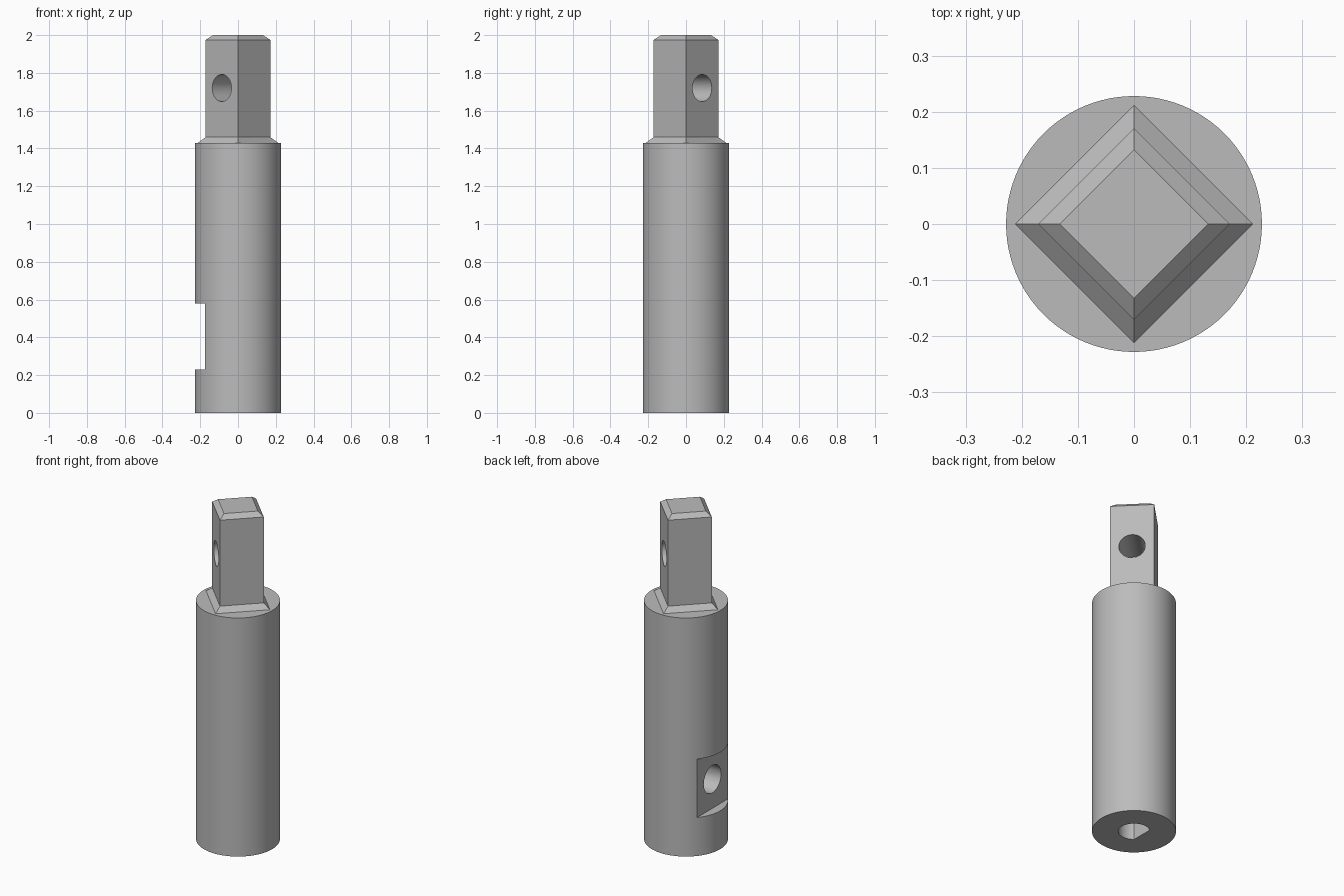
import bpy, bmesh
from math import pi, radians, cos, sin
from mathutils import Matrix

default = bpy.data.objects.get("Cube")
if default:
    bpy.data.objects.remove(default, do_unlink=True)

steel = bpy.data.materials.new("grey_steel")
steel.use_nodes = True
colour = (0.5, 0.5, 0.5, 1)
steel.diffuse_color = colour
steel.node_tree.nodes["Principled BSDF"].inputs["Base Color"].default_value = colour


def make_object(name, bm):
    bmesh.ops.recalc_face_normals(bm, faces=bm.faces)
    mesh = bpy.data.meshes.new(name)
    bm.to_mesh(mesh)
    bm.free()
    mesh.materials.append(steel)
    obj = bpy.data.objects.new(name, mesh)
    bpy.context.collection.objects.link(obj)
    return obj


def loft(name, profile, sides):
    """Stack regular polygons given as (radius, height) and cap both ends."""
    bm = bmesh.new()
    rings = []
    for r, z in profile:
        angles = [2 * pi * i / sides for i in range(sides)]
        rings.append([bm.verts.new((r * cos(a), r * sin(a), z)) for a in angles])
    for low, high in zip(rings, rings[1:]):
        for i in range(sides):
            j = (i + 1) % sides
            bm.faces.new((low[i], low[j], high[j], high[i]))
    bm.faces.new(rings[0][::-1])
    bm.faces.new(rings[-1])
    return make_object(name, bm)


def box(name, size, centre):
    bm = bmesh.new()
    bmesh.ops.create_cube(bm, size=1, matrix=Matrix.Translation(centre) @ Matrix.Diagonal((*size, 1)))
    return make_object(name, bm)


def cut(target, cutter):
    mod = target.modifiers.new("cut", "BOOLEAN")
    mod.operation, mod.solver, mod.object = "DIFFERENCE", "EXACT", cutter
    bpy.ops.object.select_all(action="DESELECT")
    bpy.context.view_layer.objects.active = target
    target.select_set(True)
    bpy.ops.object.modifier_apply(modifier=mod.name)


# Round shank and the chamfered square drive set on its corner
shank = loft("shank", [(0.228, 0), (0.228, 1.43)], 96)
drive = loft("square_drive", [(0.212, 1.38), (0.212, 1.43), (0.171, 1.46),
                              (0.171, 1.975), (0.132, 2)], 4)

# Clamping flat on the shank's right side
flat = box("flat_cutter", (0.2, 0.6, 0.35), (-0.275, 0, 0.405))

# D-shaped bore in the bottom
bore = loft("bore_cutter", [(0.086, -0.1), (0.086, 0.75)], 48)
bore_key = box("bore_key_cutter", (0.1, 0.3, 1.2), (-0.106, 0, 0.35))
cut(bore, bore_key)

# Set-screw hole from the flat into the bore
screw = loft("screw_hole_cutter", [(0.082, 0), (0.082, 0.4)], 48)
screw.matrix_world = Matrix.Translation((0, 0, 0.405)) @ Matrix.Rotation(radians(-90), 4, "Y")

# Cross hole through two faces of the drive
cross = loft("cross_hole_cutter", [(0.072, -0.4), (0.072, 0.4)], 48)
cross.matrix_world = (Matrix.Translation((0, 0, 1.72)) @ Matrix.Rotation(radians(45), 4, "Z")
                      @ Matrix.Rotation(radians(90), 4, "Y"))

bpy.context.view_layer.update()
for cutter in (flat, bore, screw):
    cut(shank, cutter)
cut(drive, cross)

for helper in (flat, bore, bore_key, screw, cross):
    bpy.data.objects.remove(helper, do_unlink=True)

# Smooth the round walls and keep machined edges crisp
for part in (shank, drive):
    bpy.ops.object.select_all(action="DESELECT")
    part.select_set(True)
    bpy.context.view_layer.objects.active = part
    bpy.ops.object.shade_smooth_by_angle(angle=radians(25))
